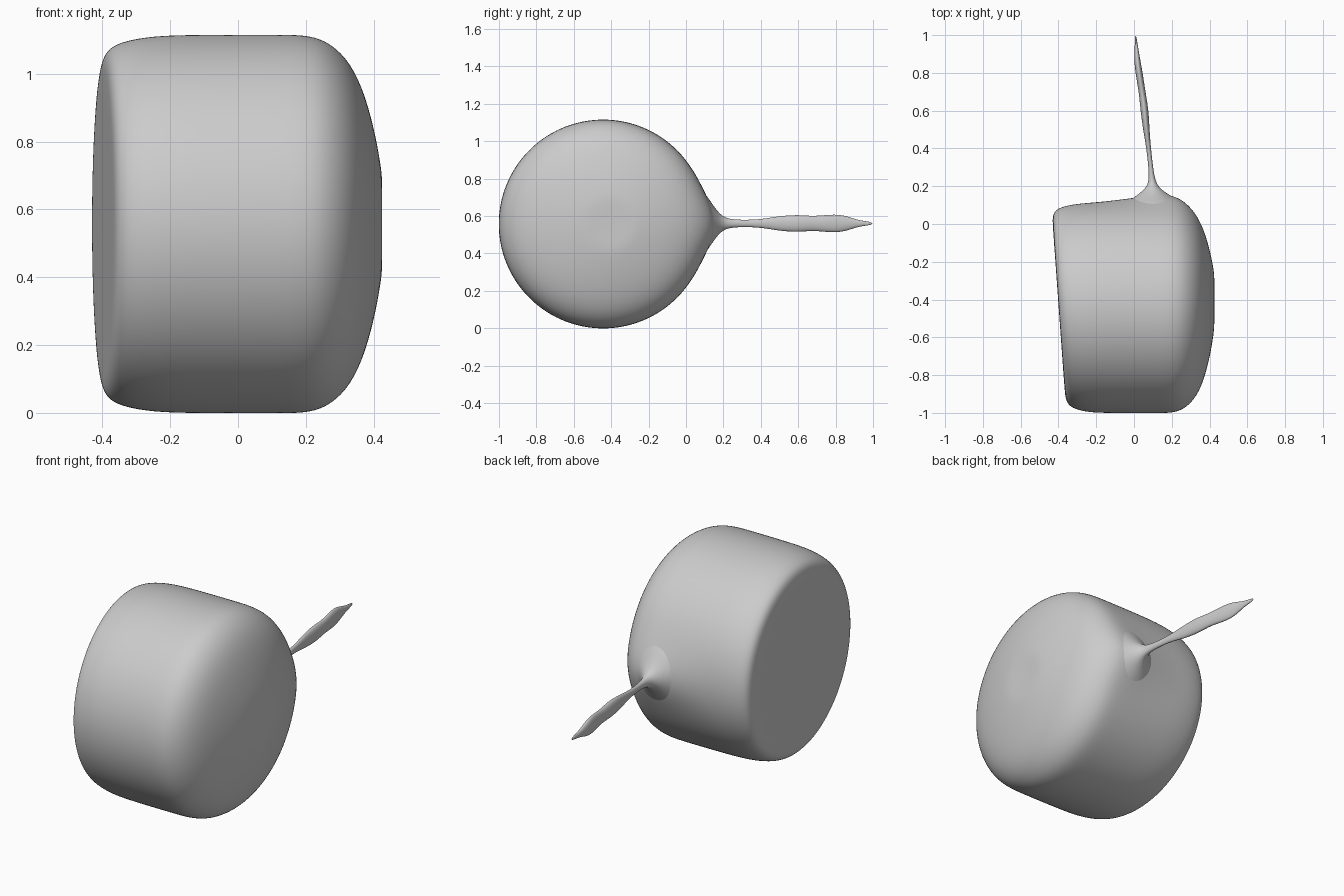
import bpy, bmesh
from math import sin, cos, pi, exp
from mathutils import Vector

cube = bpy.data.objects.get("Cube")
if cube:
    bpy.data.objects.remove(cube, do_unlink=True)

grey = bpy.data.materials.new("plain grey")
grey.use_nodes = True
grey.diffuse_color = (0.6, 0.6, 0.6, 1)
grey.node_tree.nodes["Principled BSDF"].inputs["Base Color"].default_value = (0.6, 0.6, 0.6, 1)

CY, CZ = -0.443, 0.557


def loft(name, rings):
    """Skin closed rings of points, cap both ends and smooth."""
    bm = bmesh.new()
    loops = [[bm.verts.new(p) for p in ring] for ring in rings]
    for a, b in zip(loops, loops[1:]):
        n = len(a)
        for i in range(n):
            j = (i + 1) % n
            bm.faces.new((a[i], a[j], b[j], b[i]))
    bm.faces.new(loops[0])
    bm.faces.new(loops[-1])
    bmesh.ops.recalc_face_normals(bm, faces=bm.faces)
    for f in bm.faces:
        f.smooth = True
    mesh = bpy.data.meshes.new(name)
    bm.to_mesh(mesh)
    bm.free()
    mesh.materials.append(grey)
    obj = bpy.data.objects.new(name, mesh)
    bpy.context.collection.objects.link(obj)
    sub = obj.modifiers.new("smooth", "SUBSURF")
    sub.levels = sub.render_levels = 2
    return obj


def shape_body(p):
    """Slant the flat end and pull the back out towards the tail."""
    slant = min(max((-p.x - 0.15) / 0.24, 0), 1)
    bulge = 0.045 * exp(-((p.x - 0.14) / 0.17) ** 2 - ((p.z - CZ) / 0.15) ** 2)
    x = p.x - 0.072 * slant * (p.y + 0.48)
    y = p.y + (bulge if p.y > CY else 0)
    return Vector((x, y, p.z))


# Drum body: (x, radius) along its axis, flat at one end and domed at the other
profile = [(-0.395, 0.05), (-0.396, 0.25), (-0.396, 0.44), (-0.394, 0.485),
           (-0.378, 0.52), (-0.33, 0.541), (-0.26, 0.553), (-0.18, 0.558),
           (0, 0.559), (0.12, 0.559), (0.2, 0.558), (0.26, 0.542), (0.32, 0.492),
           (0.365, 0.41), (0.4, 0.29), (0.422, 0.17), (0.426, 0.12), (0.424, 0.04)]
STEPS = 64
rings = []
for x, r in profile:
    drift = 0.04 * max(x, 0) / 0.4 * (1 - r / 0.56)
    rings.append([shape_body(Vector((x, CY + drift + r * cos(2 * pi * i / STEPS),
                                     CZ + r * sin(2 * pi * i / STEPS))))
                  for i in range(STEPS)])
loft("drum_body", rings)

# Tail with flared root: (y, centre x, half width, half height)
sections = [(0.06, 0.12, 0.2, 0.21), (0.105, 0.115, 0.17, 0.16), (0.14, 0.105, 0.105, 0.105),
            (0.17, 0.1, 0.062, 0.064), (0.2, 0.098, 0.028, 0.035),
            (0.25, 0.094, 0.012, 0.018), (0.4, 0.078, 0.012, 0.02),
            (0.48, 0.067, 0.016, 0.038), (0.6, 0.056, 0.022, 0.048),
            (0.68, 0.046, 0.018, 0.037), (0.78, 0.03, 0.019, 0.05),
            (0.85, 0.019, 0.018, 0.044), (0.92, 0.014, 0.01, 0.016),
            (1.0, 0.008, 0.004, 0.008)]
SIDES = 24
loft("tail", [[Vector((cx + w * cos(2 * pi * i / SIDES), y, 0.56 + h * sin(2 * pi * i / SIDES)))
               for i in range(SIDES)] for y, cx, w, h in sections])
